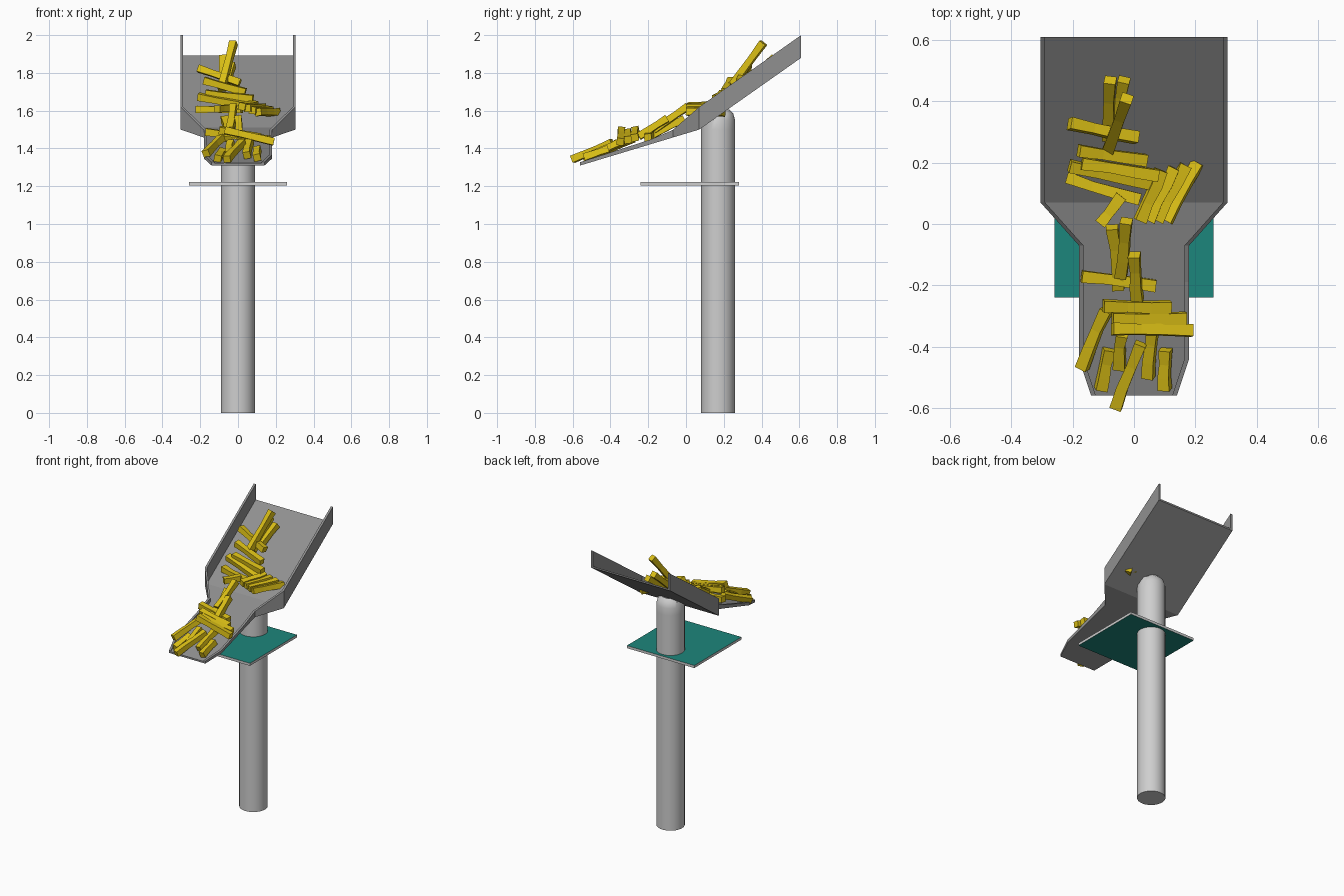
import bpy, bmesh, math, random
from mathutils import Vector

if "Cube" in bpy.data.objects:
    bpy.data.objects.remove(bpy.data.objects["Cube"])

random.seed(4)


def material(name, rgb):
    m = bpy.data.materials.new(name)
    m.diffuse_color = (*rgb, 1)
    m.use_nodes = True
    m.node_tree.nodes["Principled BSDF"].inputs["Base Color"].default_value = m.diffuse_color
    return m


GREY = material("chute grey", (0.28, 0.28, 0.28))
PALE = material("pale metal", (0.62, 0.62, 0.62))
TEAL = material("teal", (0.012, 0.24, 0.20))
GOLD = material("golden yellow", (0.72, 0.53, 0.008))


def finish(name, bm, *mats):
    bmesh.ops.recalc_face_normals(bm, faces=bm.faces)
    me = bpy.data.meshes.new(name)
    bm.to_mesh(me)
    bm.free()
    for m in mats:
        me.materials.append(m)
    ob = bpy.data.objects.new(name, me)
    bpy.context.collection.objects.link(ob)
    return ob


def loft(bm, rings):
    """Skin a list of closed rings and cap both ends."""
    rows = [[bm.verts.new(p) for p in r] for r in rings]
    n = len(rows[0])
    for a, b in zip(rows, rows[1:]):
        for i in range(n):
            j = (i + 1) % n
            bm.faces.new((a[i], a[j], b[j], b[i]))
    bm.faces.new(rows[0])
    bm.faces.new(rows[-1])


def floor_z(y):
    """Underside of the chute: steep behind the bend, shallow in front."""
    return 1.5 + (y - 0.07) * (0.704 if y > 0.07 else 0.302)


# Chute outline: half width, y, wall height
OUTLINE = [(0.305, 0.61, 0.12), (0.305, 0.07, 0.12), (0.18, -0.07, 0.04),
           (0.18, -0.19, 0.025), (0.18, -0.44, 0.02), (0.14, -0.56, 0.018)]
FLOOR, WALL = 0.012, 0.015

# Chute floor
bm = bmesh.new()
loft(bm, [[(-x, y, floor_z(y)), (x, y, floor_z(y)),
           (x, y, floor_z(y) + FLOOR), (-x, y, floor_z(y) + FLOOR)]
          for x, y, h in OUTLINE])
finish("chute_floor", bm, GREY)

# Chute side walls
for side, label in ((-1, "left"), (1, "right")):
    bm = bmesh.new()
    rings = []
    for x, y, h in OUTLINE:
        z = floor_z(y)
        xi = x - WALL
        rings.append([(side * x, y, z), (side * xi, y, z),
                      (side * xi, y, z + h), (side * x, y, z + h)])
    loft(bm, rings)
    finish("chute_wall_" + label, bm, GREY)

# Round post with a softly domed top trimmed to the chute underside
bm = bmesh.new()
rings = []
for r, z in ((0.09, 0), (0.09, 1.50), (0.09, 1.55), (0.08, 1.585),
             (0.06, 1.605), (0.03, 1.615)):
    ring = []
    for i in range(32):
        a = math.tau * i / 32
        y = 0.17 + r * math.sin(a)
        ring.append((r * math.cos(a), y, min(z, floor_z(y) + 0.004)))
    rings.append(ring)
loft(bm, rings)
post = finish("post", bm, PALE)
bpy.context.view_layer.objects.active = post
post.select_set(True)
bpy.ops.object.shade_smooth_by_angle(angle=math.radians(40))
post.select_set(False)

# Square plate: teal on top and underside, pale around the rim
bm = bmesh.new()
loft(bm, [[(-0.26, -0.24, z), (0.26, -0.24, z), (0.26, 0.28, z), (-0.26, 0.28, z)]
          for z in (1.204, 1.222)])
bm.normal_update()
for f in bm.faces:
    f.material_index = 1 if abs(f.normal.z) > 0.5 else 0
finish("square_plate", bm, PALE, TEAL)

# Sticks: x, y, lift above the chute for each end
STICKS = [
    (-0.08, 0.47, 0.10, -0.085, 0.28, 0.07),
    (-0.03, 0.47, 0.06, -0.06, 0.32, 0.06),
    (-0.025, 0.41, 0.22, -0.09, 0.23, 0.10),
    (-0.21, 0.33, 0.14, 0.01, 0.28, 0.10),
    (-0.18, 0.24, 0.14, 0.04, 0.21, 0.10),
    (-0.21, 0.19, 0.09, 0.06, 0.13, 0.08),
    (-0.22, 0.15, 0.05, 0.02, 0.08, 0.10),
    (-0.17, 0.20, 0.10, 0.08, 0.16, 0.10),
    (-0.11, 0.0, 0.13, -0.04, 0.09, 0.10),
    (-0.07, -0.01, 0.08, -0.05, -0.21, 0.04),
    (-0.025, 0.01, 0.14, -0.04, -0.17, 0.07),
    (0.0, -0.10, 0.11, 0.01, -0.25, 0.06),
    (-0.17, -0.17, 0.06, 0.07, -0.20, 0.04),
    (-0.10, -0.27, 0.10, 0.12, -0.27, 0.06),
    (-0.07, -0.31, 0.10, 0.17, -0.31, 0.06),
    (-0.07, -0.34, 0.12, 0.19, -0.345, 0.06),
    (-0.09, -0.28, 0.06, -0.17, -0.47, 0.035),
    (-0.08, -0.41, 0.03, -0.11, -0.54, 0.03),
    (0.02, -0.39, 0.07, -0.06, -0.60, 0.045),
    (0.10, -0.41, 0.04, 0.10, -0.54, 0.035),
    (-0.04, -0.36, 0.06, -0.05, -0.47, 0.03),
    (0.06, -0.33, 0.06, 0.045, -0.50, 0.035),
]
# A fan of four sticks lying side by side at the bend
STICKS += [(0.02 + 0.028 * i, 0.01, 0.14 - 0.01 * i,
            0.09 + 0.04 * i, 0.175 + 0.008 * i, 0.06 - 0.02 * i) for i in range(4)]

for k, (x1, y1, h1, x2, y2, h2) in enumerate(STICKS):
    a = Vector((x1, y1, floor_z(y1) + h1))
    b = Vector((x2, y2, floor_z(y2) + h2))
    along = (b - a).normalized()
    across = along.cross(Vector((0, 0, 1))).normalized()
    up = across.cross(along)
    tilt = random.uniform(-0.25, 0.25)
    u = across * math.cos(tilt) + up * math.sin(tilt)
    v = along.cross(u)
    bm = bmesh.new()
    rings = []
    # slightly pinched and bent along the length
    for t, s in ((0, 1.0), (0.35, 0.85), (0.7, 0.95), (1, 1.0)):
        c = a.lerp(b, t) + u * random.uniform(-0.003, 0.003)
        w = 0.0195 * s
        rings.append([c + u * (w * p) + v * (w * q)
                      for p, q in ((-1, -1), (1, -1), (1, 1), (-1, 1))])
    loft(bm, rings)
    finish("stick_%02d" % (k + 1), bm, GOLD)
